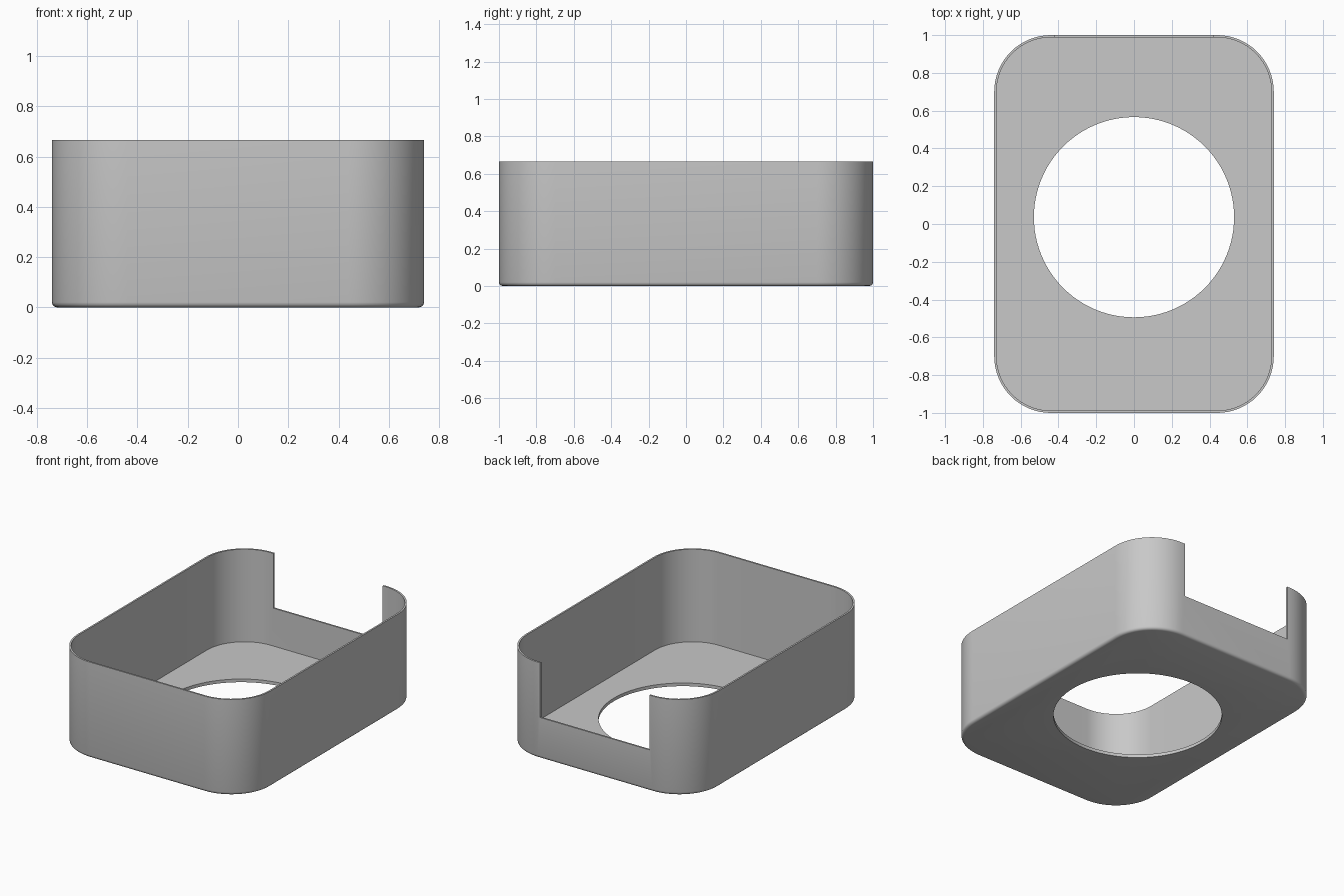
import bpy, bmesh, math

cube = bpy.data.objects.get("Cube")
if cube:
    bpy.data.objects.remove(cube, do_unlink=True)

HALF_X, HALF_Y, HEIGHT = 0.74, 1.0, 0.665
CORNER, WALL, FLOOR, EDGE = 0.3, 0.012, 0.022, 0.02
STEPS = 16

grey = bpy.data.materials.new("plain_grey")
grey.use_nodes = True
grey.diffuse_color = (0.58, 0.58, 0.58, 1)
grey.node_tree.nodes["Principled BSDF"].inputs["Base Color"].default_value = (0.58, 0.58, 0.58, 1)


def ring(bm, inset, z):
    """Rounded rectangle of vertices, shrunk by inset, at height z."""
    r = CORNER - inset
    verts = []
    for i, (sx, sy) in enumerate([(1, 1), (-1, 1), (-1, -1), (1, -1)]):
        for k in range(STEPS + 1):
            a = (i + k / STEPS) * math.pi / 2
            verts.append(bm.verts.new((sx * (HALF_X - CORNER) + r * math.cos(a),
                                       sy * (HALF_Y - CORNER) + r * math.sin(a), z)))
    return verts


def cut(target, cutter):
    """Subtract the cutter from the target and discard the cutter."""
    cutter.hide_render = True
    mod = target.modifiers.new("cut", 'BOOLEAN')
    mod.operation, mod.solver, mod.object = 'DIFFERENCE', 'EXACT', cutter
    bpy.ops.object.select_all(action='DESELECT')
    bpy.context.view_layer.objects.active = target
    target.select_set(True)
    bpy.ops.object.modifier_apply(modifier=mod.name)
    bpy.data.objects.remove(cutter, do_unlink=True)


# Tray shell: rounded bottom edge, outer wall, rim, inner wall, floor
profile = []
for k in range(4):
    a = k / 3 * math.pi / 2
    profile.append((EDGE * (1 - math.sin(a)), EDGE * (1 - math.cos(a))))
profile += [(0, HEIGHT), (WALL, HEIGHT), (WALL, FLOOR)]

bm = bmesh.new()
rings = [ring(bm, inset, z) for inset, z in profile]
for lower, upper in zip(rings, rings[1:]):
    for i in range(len(lower)):
        j = (i + 1) % len(lower)
        bm.faces.new((lower[i], lower[j], upper[j], upper[i]))
bm.faces.new(rings[0][::-1])
bm.faces.new(rings[-1])
bmesh.ops.recalc_face_normals(bm, faces=bm.faces)
mesh = bpy.data.meshes.new("tray")
bm.to_mesh(mesh)
bm.free()
tray = bpy.data.objects.new("tray", mesh)
bpy.context.collection.objects.link(tray)
mesh.materials.append(grey)

# Round opening through the floor
bpy.ops.mesh.primitive_cylinder_add(vertices=96, radius=0.53, depth=0.2, location=(0, 0.036, 0))
bpy.context.object.name = "floor_hole_cutter"
bpy.context.object.data.materials.append(grey)
cut(tray, bpy.context.object)

# Notch in the back wall
bpy.ops.mesh.primitive_cube_add(size=1, location=(0, HALF_Y, 0.785))
notch = bpy.context.object
notch.name = "notch_cutter"
notch.scale = (0.84, 0.2, 1.0)
notch.data.materials.append(grey)
cut(tray, notch)

# Smooth corners, crisp edges
bpy.ops.object.shade_smooth_by_angle(angle=math.radians(35))
